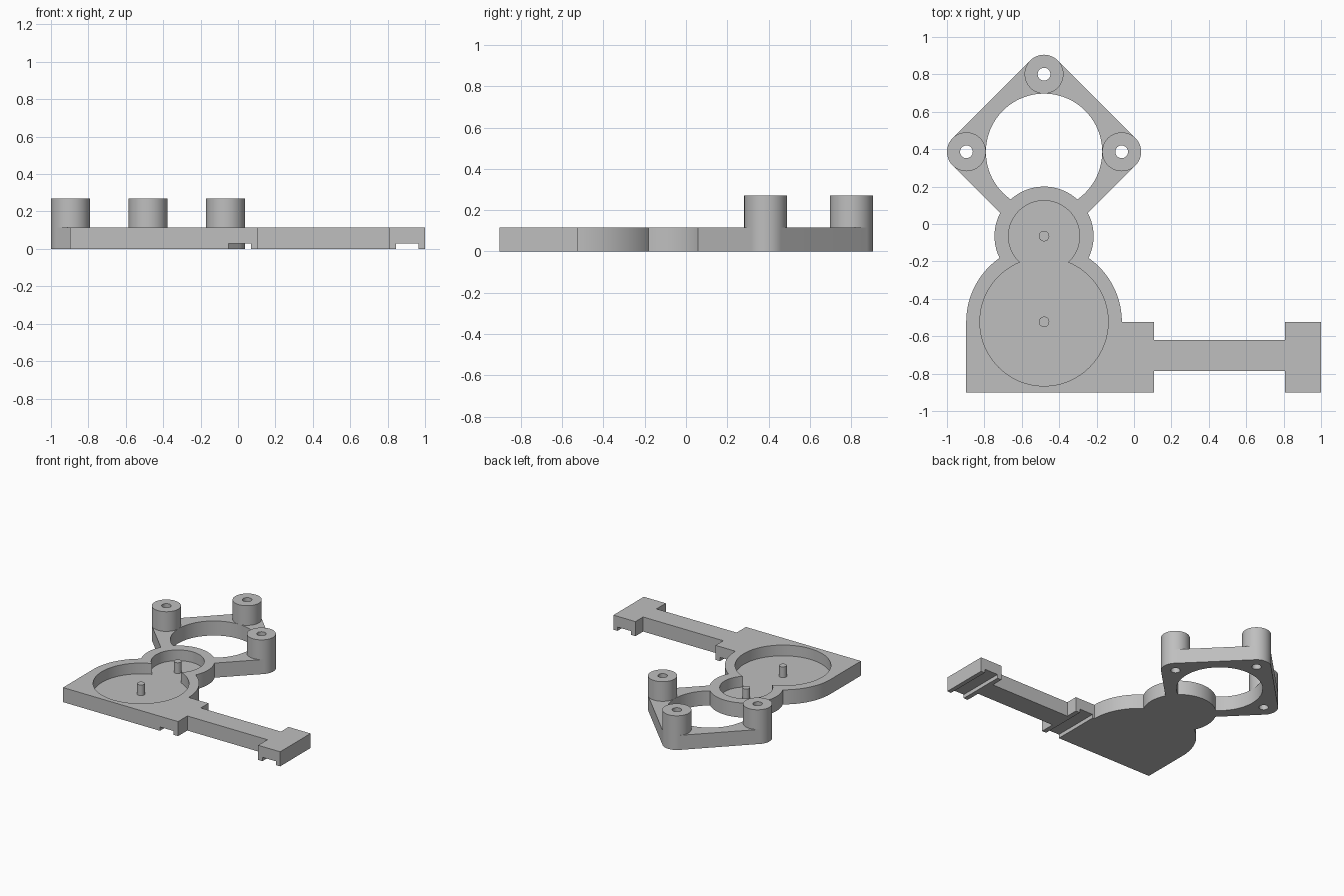
import bpy, bmesh, math

if "Cube" in bpy.data.objects:
    bpy.data.objects.remove(bpy.data.objects["Cube"])

CX = -0.481            # axis shared by the gears and the motor mount
PLATE, FLOOR, BOSS_TOP = 0.115, 0.03, 0.27
BIG = (CX, -0.523)
SMALL = (CX, -0.065)
MOUNT = (CX, 0.386)
REACH, BOSS_R, BORE_R = 0.415, 0.104, 0.034

grey = bpy.data.materials.new("plain grey")
grey.use_nodes = True
grey.diffuse_color = (0.52, 0.52, 0.52, 1)
grey.node_tree.nodes["Principled BSDF"].inputs["Base Color"].default_value = grey.diffuse_color


def arc(center, r, start=0, end=360, n=96):
    """Points along an arc; a full turn leaves out the repeated end point."""
    count = n if end - start == 360 else n + 1
    angles = [math.radians(start + (end - start) * i / n) for i in range(count)]
    return [(center[0] + r * math.cos(a), center[1] + r * math.sin(a)) for a in angles]


def prism(name, outline, z0, z1):
    """Extrude a counter-clockwise outline from z0 to z1."""
    bm = bmesh.new()
    face = bm.faces.new([bm.verts.new((x, y, z0)) for x, y in outline])
    top = bmesh.ops.extrude_face_region(bm, geom=[face])["geom"]
    verts = [v for v in top if isinstance(v, bmesh.types.BMVert)]
    bmesh.ops.translate(bm, verts=verts, vec=(0, 0, z1 - z0))
    bmesh.ops.recalc_face_normals(bm, faces=bm.faces)
    mesh = bpy.data.meshes.new(name)
    bm.to_mesh(mesh)
    bm.free()
    mesh.materials.append(grey)
    ob = bpy.data.objects.new(name, mesh)
    bpy.context.collection.objects.link(ob)
    return ob


def select(ob):
    bpy.ops.object.select_all(action='DESELECT')
    ob.select_set(True)
    bpy.context.view_layer.objects.active = ob


def combine(target, tool, operation):
    """Apply a boolean and remove the tool object."""
    mod = target.modifiers.new("combine", 'BOOLEAN')
    mod.operation, mod.solver, mod.object = operation, 'EXACT', tool
    select(target)
    bpy.ops.object.modifier_apply(modifier=mod.name)
    bpy.data.objects.remove(tool)


def box(name, x0, x1, y0, y1, z0, z1):
    return prism(name, [(x0, y0), (x1, y0), (x1, y1), (x0, y1)], z0, z1)


# Motor mount: rounded diamond frame with a large opening
corners = [(MOUNT[0] + REACH * math.cos(math.radians(a)),
            MOUNT[1] + REACH * math.sin(math.radians(a))) for a in (0, 90, 180, 270)]
outline = []
for i, c in enumerate(corners):
    outline += arc(c, BOSS_R, 90 * i - 45, 90 * i + 45, 24)
plate = prism("base_plate", outline, 0, PLATE)
combine(plate, prism("opening", arc(MOUNT, 0.311), -0.1, 0.3), 'DIFFERENCE')

# Gear housing with the side arm and its end block
body = [(-0.897, -0.902), (0.108, -0.902), (0.108, -0.786), (0.808, -0.786),
        (0.808, -0.902), (1, -0.902), (1, -0.523), (0.808, -0.523),
        (0.808, -0.619), (0.108, -0.619), (0.108, -0.523)]
body += arc(BIG, 0.416, 0, 180)
combine(plate, prism("small_housing", arc(SMALL, 0.265), 0, PLATE), 'UNION')
combine(plate, prism("housing", body, 0, PLATE), 'UNION')

# Gear pockets, open to each other
for center, r in ((BIG, 0.343), (SMALL, 0.19)):
    combine(plate, prism("pocket", arc(center, r), FLOOR, 0.3), 'DIFFERENCE')

# Slots across the underside
for x in (-0.05, 0.845):
    combine(plate, box("slot", x, x + 0.12, -1, -0.5, -0.1, FLOOR), 'DIFFERENCE')

# Bored bosses on the three free corners
parts = [plate]
for name, c in zip(("left_boss", "back_boss", "right_boss"), corners):
    boss = prism(name, arc(c, BOSS_R), PLATE, BOSS_TOP)
    for target in (plate, boss):
        combine(target, prism("bore", arc(c, BORE_R, n=48), -0.1, 0.4), 'DIFFERENCE')
    parts.append(boss)

# Gear pins standing on the pocket floor
for name, c in (("big_gear_pin", BIG), ("small_gear_pin", SMALL)):
    parts.append(prism(name, arc(c, 0.028, n=32), FLOOR - 0.01, PLATE))

for ob in parts:
    select(ob)
    bpy.ops.object.shade_smooth_by_angle(angle=math.radians(30))
